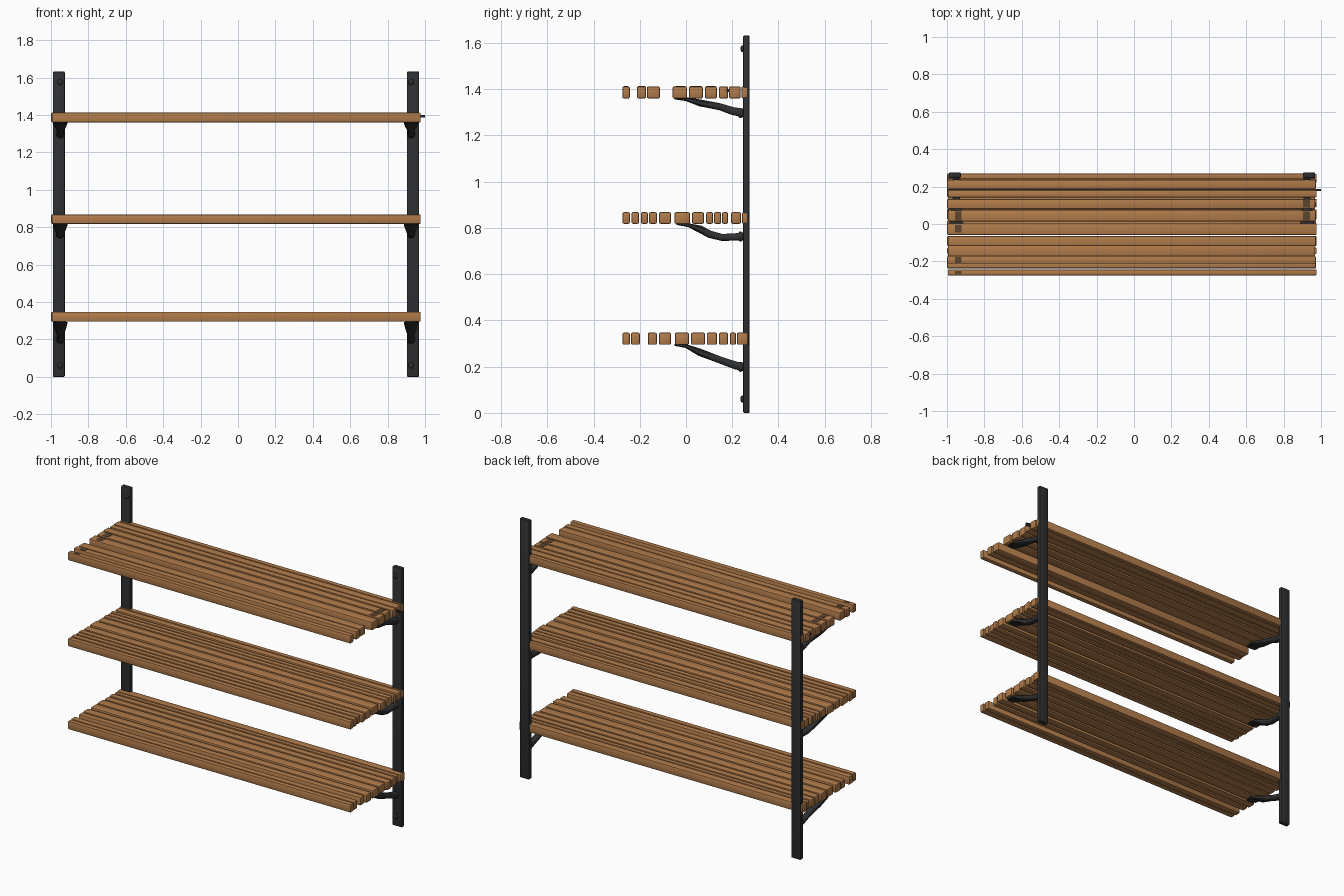
import bpy, bmesh, math
from mathutils import Vector

if "Cube" in bpy.data.objects:
    bpy.data.objects.remove(bpy.data.objects["Cube"])


def material(name, rgb):
    m = bpy.data.materials.new(name)
    m.diffuse_color = (*rgb, 1)
    m.use_nodes = True
    m.node_tree.nodes["Principled BSDF"].inputs["Base Color"].default_value = m.diffuse_color
    return m


WOOD = material("warm wood", (0.44, 0.20, 0.07))
IRON = material("black iron", (0.028, 0.029, 0.031))
STAIN = material("dark stained wood", (0.11, 0.06, 0.03))


def finish(bm, name, mat, angle=40):
    bmesh.ops.recalc_face_normals(bm, faces=bm.faces)
    me = bpy.data.meshes.new(name)
    bm.to_mesh(me)
    bm.free()
    ob = bpy.data.objects.new(name, me)
    bpy.context.collection.objects.link(ob)
    me.materials.append(mat)
    bpy.ops.object.select_all(action='DESELECT')
    ob.select_set(True)
    bpy.context.view_layer.objects.active = ob
    bpy.ops.object.shade_smooth_by_angle(angle=math.radians(angle))
    return ob


def box(name, x, y, z, mat, bevel=0.0):
    bm = bmesh.new()
    bmesh.ops.create_cube(bm, size=1)
    for v in bm.verts:
        v.co = Vector([(a + b) / 2 + c * (b - a) for (a, b), c in zip((x, y, z), v.co)])
    if bevel:
        bmesh.ops.bevel(bm, geom=bm.edges[:], offset=bevel, segments=2,
                        profile=0.5, affect='EDGES')
    return finish(bm, name, mat)


def bracket(name, cx, stations):
    # octagonal arm swept through (y, z, thickness, width) stations
    bm = bmesh.new()
    rings = []
    for i, (y, z, t, w) in enumerate(stations):
        a, b = stations[max(i - 1, 0)], stations[min(i + 1, len(stations) - 1)]
        d = Vector((0, b[0] - a[0], b[1] - a[1])).normalized()
        n = Vector((0, -d.z, d.y))
        ring = []
        for px, pn in ((1, .5), (.6, 1), (-.6, 1), (-1, .5),
                       (-1, -.5), (-.6, -1), (.6, -1), (1, -.5)):
            ring.append(bm.verts.new(Vector((cx + px * w / 2, y, z)) + n * pn * t / 2))
        rings.append(ring)
    for r, s in zip(rings, rings[1:]):
        for k in range(8):
            bm.faces.new((r[k], r[(k + 1) % 8], s[(k + 1) % 8], s[k]))
    bm.faces.new(rings[0])
    bm.faces.new(rings[-1])
    return finish(bm, name, IRON, 50)


def bolt(name, x, y, z, r):
    bm = bmesh.new()
    bmesh.ops.create_uvsphere(bm, u_segments=12, v_segments=8, radius=r)
    for v in bm.verts:
        v.co = Vector((v.co.x + x, v.co.y * 0.6 + y, v.co.z + z))
    return finish(bm, name, IRON, 60)


# wooden shelves: underside, top, and front/back edges of each slat
shelves = {
    "bottom": (0.295, 0.347, [
        (-.275, -.243), (-.238, -.2), (-.165, -.126), (-.117, -.065), (-.048, .013),
        (.022, .082), (.09, .134), (.143, .182), (.19, .216), (.22, .268)]),
    "middle": (0.818, 0.868, [
        (-.275, -.243), (-.236, -.203), (-.195, -.165), (-.16, -.126), (-.117, -.065),
        (-.05, .017), (.026, .078), (.087, .117), (.121, .152), (.156, .182),
        (.195, .238), (.242, .27)]),
    "top": (1.36, 1.412, [
        (-.275, -.243), (-.212, -.173), (-.169, -.113), (-.058, .004), (.013, .073),
        (.082, .134), (.143, .182), (.186, .236), (.24, .27)]),
}
for level, (z0, z1, slats) in shelves.items():
    for i, ys in enumerate(slats):
        box(f"{level}_shelf_slat_{i + 1}", (-0.995 - 0.004 * (i % 2), 0.977 - 0.004 * (i % 3)),
            ys, (z0, z1), WOOD, 0.006)

# thin rod running through the top shelf
box("top_shelf_rod", (-1.0, 1.0), (0.176, 0.188), (1.387, 1.401), IRON)

# dark marks on the top shelf over the brackets
for i, (x, y0, y1) in enumerate(((-.94, -.208, -.177), (-.94, -.268, -.25), (-.94, -.045, -.005),
                                 (-.94, .02, .067), (.922, .02, .067), (.922, .088, .128))):
    box(f"shelf_mark_{i + 1}", (x - .018, x + .018), (y0, y1), (1.409, 1.4135), STAIN)

# bracket paths for each shelf
paths = {
    "bottom": [(-.05, .294, .008, .05), (.0, .289, .016, .075), (.06, .262, .032, .06),
               (.147, .229, .03, .036), (.215, .205, .034, .036), (.25, .199, .036, .045)],
    "middle": [(-.04, .817, .008, .05), (.01, .812, .016, .075), (.06, .795, .032, .06),
               (.104, .772, .032, .042), (.156, .759, .03, .036), (.215, .761, .032, .036),
               (.25, .763, .036, .045)],
    "top": [(-.05, 1.36, .008, .05), (.0, 1.357, .016, .075), (.06, 1.341, .03, .06),
            (.147, 1.324, .03, .036), (.2, 1.306, .034, .036), (.25, 1.297, .038, .045)],
}

# uprights with their bolts and brackets
for side, x0, x1, bx in (("left", -.99, -.926, -.95), ("right", .903, .969, .925)):
    box(f"{side}_upright", (x0, x1), (.247, .275), (0, 1.632), IRON, 0.005)
    for j, z in enumerate((.06, 1.575)):
        bolt(f"{side}_screw_{j + 1}", bx, .244, z, .015)
    for level, path in paths.items():
        bracket(f"{side}_{level}_bracket", bx, path)
        bolt(f"{side}_{level}_bracket_bolt", bx, .236, path[-1][1], .022)
